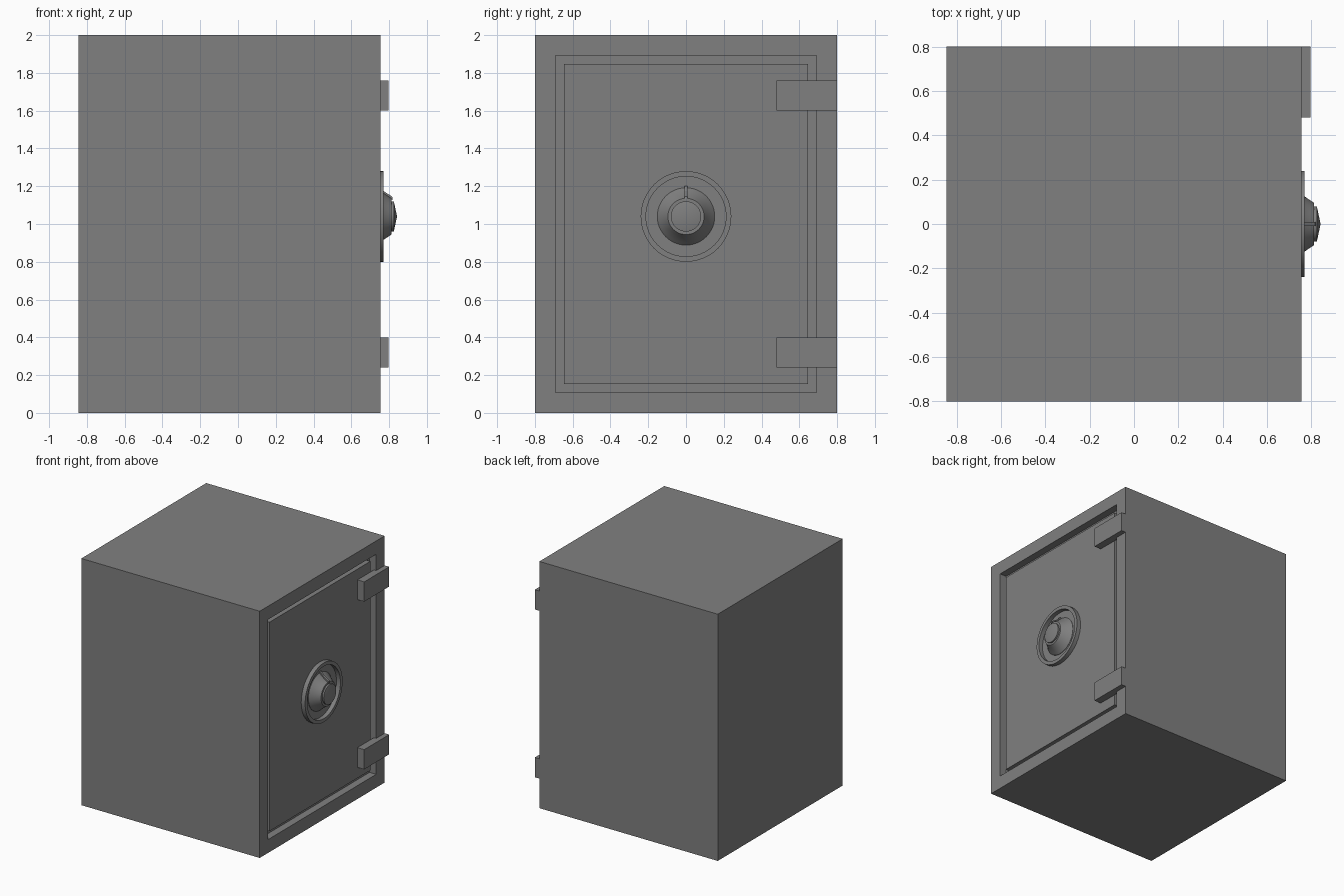
import bpy, bmesh, math
from mathutils import Matrix, Vector

if "Cube" in bpy.data.objects:
    bpy.data.objects.remove(bpy.data.objects["Cube"])

steel = bpy.data.materials.new("steel grey")
steel.diffuse_color = (0.216, 0.216, 0.216, 1)
steel.use_nodes = True
steel.node_tree.nodes["Principled BSDF"].inputs["Base Color"].default_value = steel.diffuse_color

FRONT = 0.755      # front plane of the cabinet (faces +x)
DOOR = 0.735       # recessed door plane
DIAL_Z = 1.04


def finish(name, bm, smooth=False):
    bmesh.ops.recalc_face_normals(bm, faces=bm.faces[:])
    mesh = bpy.data.meshes.new(name)
    bm.to_mesh(mesh)
    bm.free()
    mesh.materials.append(steel)
    ob = bpy.data.objects.new(name, mesh)
    bpy.context.collection.objects.link(ob)
    if smooth:
        bpy.ops.object.select_all(action='DESELECT')
        ob.select_set(True)
        bpy.context.view_layer.objects.active = ob
        bpy.ops.object.shade_smooth_by_angle(angle=math.radians(30))
    return ob


def box_bm(lo, hi):
    bm = bmesh.new()
    lo, hi = Vector(lo), Vector(hi)
    m = Matrix.Translation((lo + hi) / 2) @ Matrix.Diagonal((*(hi - lo), 1))
    bmesh.ops.create_cube(bm, size=1, matrix=m)
    return bm


def lathe(name, profile, closed=False, steps=48):
    """Spin (radius, x) points around the dial axis."""
    bm = bmesh.new()
    vs = [bm.verts.new((x, 0, DIAL_Z + r)) for r, x in profile]
    es = [bm.edges.new(p) for p in zip(vs, vs[1:])]
    if closed:
        es.append(bm.edges.new((vs[-1], vs[0])))
    bmesh.ops.spin(bm, geom=vs + es, cent=(0, 0, DIAL_Z), axis=(1, 0, 0),
                   angle=math.tau, steps=steps)
    bmesh.ops.remove_doubles(bm, verts=bm.verts[:], dist=1e-5)
    return finish(name, bm, smooth=True)


# cabinet with a door opening pushed into its front
bm = box_bm((-0.845, -0.8, 0), (FRONT, 0.8, 2))
bm.normal_update()
face = max(bm.faces, key=lambda f: f.normal.x)
bmesh.ops.inset_region(bm, faces=[face], thickness=0.153)
hole = bmesh.ops.extrude_face_region(bm, geom=[face])
bmesh.ops.delete(bm, geom=[face], context='FACES_ONLY')
for v in hole["geom"]:
    if isinstance(v, bmesh.types.BMVert):
        v.co.x -= 0.06
finish("cabinet", bm)

# door plate
finish("door", box_bm((FRONT - 0.06, -0.647, 0.153), (DOOR, 0.647, 1.847)))

# hinges
for label, z in (("lower", 0.24), ("upper", 1.60)):
    finish(label + "_hinge", box_bm((DOOR, 0.48, z), (0.796, 0.8, z + 0.16)))

# dial ring
lathe("dial_ring", [(0.24, 0.73), (0.24, 0.77), (0.212, 0.77), (0.212, 0.73)], closed=True)

# flared dial knob with a pointed cap
lathe("dial_knob", [(0.152, 0.73), (0.152, 0.738), (0.137, 0.755), (0.123, 0.772),
                    (0.109, 0.792), (0.096, 0.812), (0.08, 0.812), (0.08, 0.825),
                    (0, 0.842)])

# pointer rib lying on the knob flare
bm = bmesh.new()
side = [(0.09, 0.80), (0.09, 0.82), (0.105, 0.816), (0.135, 0.77), (0.162, 0.745), (0.162, 0.73)]
f = bm.faces.new([bm.verts.new((x, -0.009, DIAL_Z + r)) for r, x in side])
ext = bmesh.ops.extrude_face_region(bm, geom=[f])
for v in ext["geom"]:
    if isinstance(v, bmesh.types.BMVert):
        v.co.y = 0.009
finish("dial_pointer", bm)
